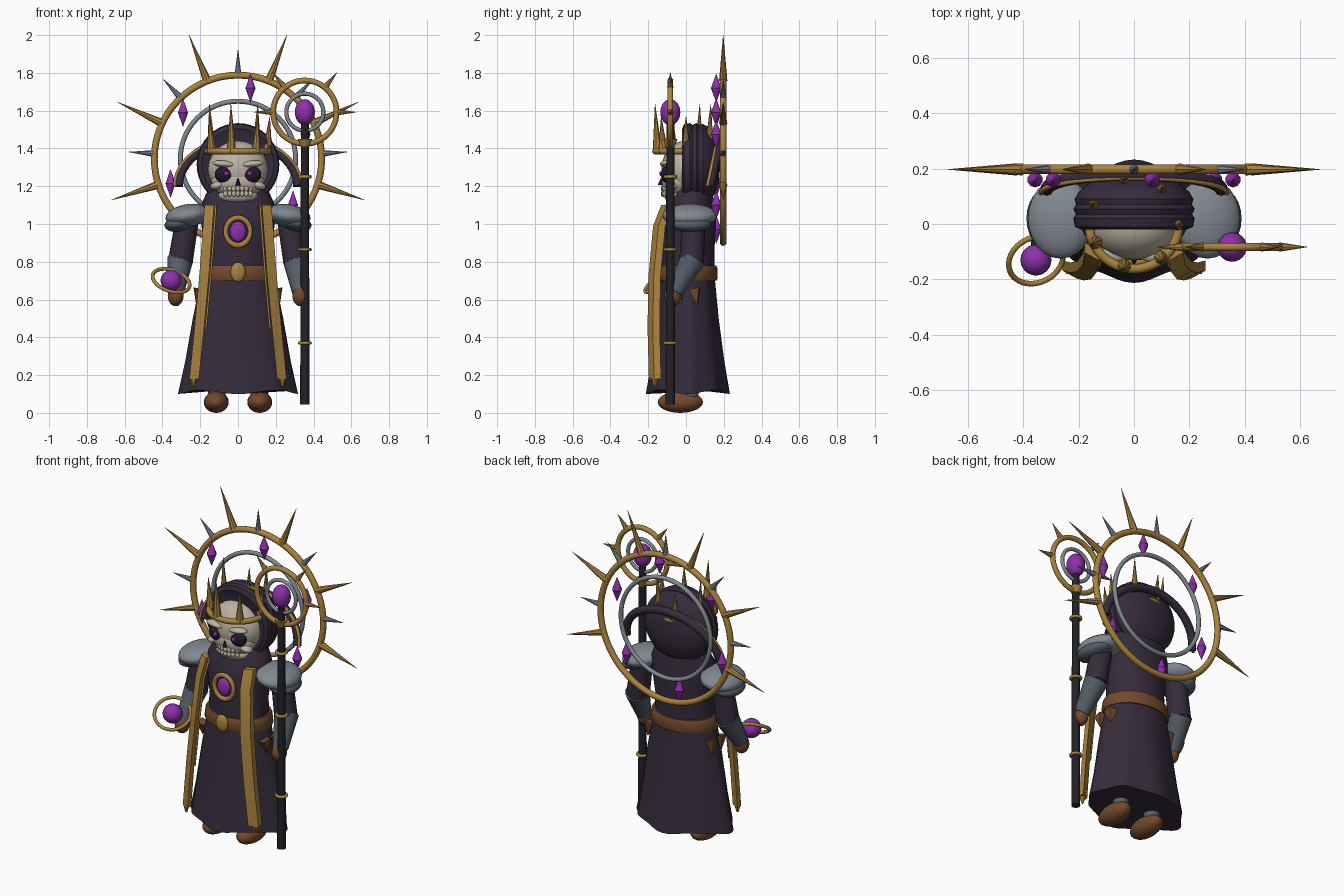
import bpy, bmesh, math
from math import sin, cos, pi, radians
from mathutils import Vector

if "Cube" in bpy.data.objects:
    bpy.data.objects.remove(bpy.data.objects["Cube"])


def material(name, r, g, b):
    m = bpy.data.materials.new(name)
    m.use_nodes = True
    m.diffuse_color = (r, g, b, 1)
    m.node_tree.nodes["Principled BSDF"].inputs["Base Color"].default_value = (r, g, b, 1)
    return m


CLOTH = material("dark purple cloth", .036, .025, .044)
GOLD = material("aged gold", .40, .225, .048)
SILVER = material("dull silver", .22, .25, .28)
STEEL = material("dark steel", .09, .112, .135)
GEM = material("violet gem", .27, .03, .40)
BONE = material("bone", .50, .45, .36)
LEATHER = material("brown leather", .17, .068, .026)
STAFF = material("black wood", .016, .016, .02)
SOCKET = material("eye socket black", .018, .009, .025)


def finish(name, mat, angle=40):
    o = bpy.context.object
    o.name = name
    o.data.materials.clear()
    o.data.materials.append(mat)
    bpy.ops.object.shade_smooth_by_angle(angle=radians(angle))
    return o


def ball(name, at, radii, mat, rot=(0, 0, 0), seg=24):
    bpy.ops.mesh.primitive_uv_sphere_add(segments=seg, ring_count=seg // 2, radius=1,
                                         location=at, rotation=rot)
    bpy.context.object.scale = radii
    return finish(name, mat)


def ring(name, at, major, minor, mat, rot=(0, 0, 0), scale=(1, 1, 1), seg=48):
    bpy.ops.mesh.primitive_torus_add(location=at, rotation=rot, major_radius=major,
                                     minor_radius=minor, major_segments=seg, minor_segments=10)
    bpy.context.object.scale = scale
    return finish(name, mat)


def rod(name, p, q, r1, r2, mat, sides=16):
    p, q = Vector(p), Vector(q)
    bpy.ops.mesh.primitive_cone_add(vertices=sides, radius1=r1, radius2=r2,
                                    depth=(q - p).length, location=(p + q) / 2)
    o = bpy.context.object
    o.rotation_euler = (q - p).to_track_quat('Z', 'Y').to_euler()
    return finish(name, mat)


def link(name, data):
    o = bpy.data.objects.new(name, data)
    bpy.context.collection.objects.link(o)
    bpy.ops.object.select_all(action='DESELECT')
    o.select_set(True)
    bpy.context.view_layer.objects.active = o


def loft(name, sections, mat, n=40, place=None, phase=0, ripple=None):
    """Skin over ellipses given as (cx, cy, height, rx, ry)."""
    bm = bmesh.new()
    loops = []
    for i, (cx, cy, h, rx, ry) in enumerate(sections):
        loop = []
        for k in range(n):
            t = 2 * pi * k / n + phase
            f, dz = ripple(i, t) if ripple else (1, 0)
            v = Vector((cx + rx * f * cos(t), cy + ry * f * sin(t), h + dz))
            loop.append(bm.verts.new(place(v) if place else v))
        loops.append(loop)
    for a, b in zip(loops, loops[1:]):
        for k in range(n):
            bm.faces.new((a[k], a[(k + 1) % n], b[(k + 1) % n], b[k]))
    bm.faces.new(loops[0])
    bm.faces.new(loops[-1])
    bmesh.ops.recalc_face_normals(bm, faces=bm.faces)
    me = bpy.data.meshes.new(name)
    bm.to_mesh(me)
    bm.free()
    link(name, me)
    return finish(name, mat)


def tube(name, pts, r, mat):
    cu = bpy.data.curves.new(name, 'CURVE')
    cu.dimensions = '3D'
    cu.bevel_depth, cu.bevel_resolution, cu.use_fill_caps = r, 3, True
    s = cu.splines.new('POLY')
    s.points.add(len(pts) - 1)
    for p, co in zip(s.points, pts):
        p.co = (*co, 1)
    link(name, cu)
    bpy.ops.object.convert(target='MESH')
    return finish(name, mat)


# Robe: pleated skirt with a pointed, flared hem, and torso
def pleats(i, t):
    k = max(0, 1 - i / 3)
    return 1 + k * (.03 * cos(4 * t) + .03 * cos(8 * t)), k * (.006 - .011 * cos(4 * t))


loft("skirt", [(0, .01, .105, .30, .21), (0, .01, .28, .268, .185),
               (0, .01, .5, .235, .16), (0, .01, .74, .19, .14)], CLOTH, 64, ripple=pleats)
loft("torso", [(0, .01, .72, .185, .14), (0, .01, .86, .175, .14), (0, .015, 1.0, .195, .145),
               (0, .02, 1.09, .20, .13), (0, .04, 1.18, .16, .10)], CLOTH)
loft("belt", [(0, .01, .70, .20, .152), (0, .01, .715, .207, .158), (0, .01, .765, .2, .156),
              (0, .01, .78, .192, .15)], LEATHER)
ball("buckle", (0, -.155, .745), (.04, .02, .053), GOLD)

# Chest medallion
ring("medallion_rim", (0, -.137, .96), .065, .013, GOLD, (pi / 2, 0, 0), (1, 1.12, 1))
ball("medallion_gem", (0, -.138, .96), (.043, .022, .055), GEM)

# Skull, facing forward
ball("cranium", (0, -.005, 1.29), (.16, .125, .15), BONE)
ball("face", (0, -.04, 1.225), (.14, .088, .09), BONE)
ball("jaw", (0, -.05, 1.15), (.105, .065, .045), BONE)
rod("nose_hole", (0, -.134, 1.205), (0, -.13, 1.24), .016, .004, SOCKET, 3)
for row in range(2):
    for i in range(-3, 4):
        ball("tooth", (i * .022, -.122 + .0025 * i * i, 1.187 - row * .027),
             (.0125, .012, .017), BONE, seg=10)

# Hood: ribbed shell turned about the front-back axis
hood = [(-.01, .165), (-.02, .19), (-.01, .213), (.02, .219), (.035, .21), (.055, .219),
        (.07, .209), (.09, .214), (.115, .20), (.15, .16), (.175, .09), (.18, .02)]
loft("hood", [(0, 1.315, y, r, r) for y, r in hood], CLOTH, 40,
     place=lambda v: Vector((v.x, v.z, v.y)))

# Arched collar behind the head with gold edging
for name, off, r, mat in (("collar", 0, .024, CLOTH), ("collar_edging", .026, .009, GOLD)):
    tube(name, [((.315 + off * .8) * cos(a), .125 + .055 * sin(a) - off * .5,
                 1.2 + (.24 + off * .4) * sin(a))
                for a in [pi * k / 24 for k in range(25)]], r, mat)

# Crown
ring("crown_band", (0, 0, 1.385), .162, .017, GOLD)
for k in range(7):
    a = 2 * pi * k / 7
    rod("crown_point", (.155 * cos(a), .155 * sin(a), 1.38),
        (.168 * cos(a), .168 * sin(a), 1.635 if k % 2 else 1.57), .026, .001, GOLD, 8)

# Halo: two rings, alternating spikes and floating crystals
HC = Vector((0, .197, 1.345))


def around(centre, angle, r):
    return centre + Vector((r * cos(angle), 0, r * sin(angle)))


ring("halo_outer", HC, .443, .018, GOLD, (pi / 2, 0, 0), seg=64)
ring("halo_inner", HC, .305, .013, SILVER, (pi / 2, 0, 0), seg=64)
for i in range(-5, 6):
    a = pi / 2 + radians(21.6) * i
    long = i % 2
    rod("halo_spike", around(HC, a, .445), around(HC, a, .705 if long else .58),
        .022 if long else .018, .001, GOLD if long else SILVER, 8)
for k in range(6):
    c = around(HC - Vector((0, .037, 0)), radians(20 + 60 * k), .38)
    for s in (-1, 1):
        rod("halo_crystal", c, c + Vector((0, 0, .074 * s)), .028, .001, GEM, 10)

# Parts on both sides
for s, side in ((1, "left"), (-1, "right")):
    ball(side + "_eye_socket", (s * .073, -.098, 1.262), (.05, .036, .045), SOCKET)
    ball(side + "_eye_glow", (s * .062, -.133, 1.267), (.013, .008, .013), GEM, seg=12)
    ball(side + "_brow", (s * .075, -.108, 1.318), (.06, .03, .018), BONE, (0, -s * .1, 0))
    ball(side + "_cheekbone", (s * .108, -.075, 1.205), (.04, .035, .022), BONE, (0, s * .3, 0))
    ball(side + "_pauldron", (s * .265, .02, 1.045), (.12, .145, .06), SILVER, (0, s * .15, 0))
    ball(side + "_pauldron_lip", (s * .305, .02, 1.005), (.085, .115, .045), STEEL, (0, s * .2, 0))
    # Arm
    hand = Vector((s * .33, -.07, .62))
    elbow = Vector((s * .305, .03, .80))
    rod(side + "_sleeve", (s * .27, .04, 1.02), elbow, .062, .066, CLOTH)
    ball(side + "_elbow", elbow, (.062, .062, .062), CLOTH)
    rod(side + "_bracer", elbow + Vector((0, .008, .015)), hand + Vector((0, .01, .02)),
        .069, .044, STEEL)
    ball(side + "_hand", hand, (.042, .045, .055), LEATHER)
    # Foot
    rod(side + "_shin", (s * .115, .02, .05), (s * .11, .02, .2), .045, .05, STEEL)
    ball(side + "_boot", (s * .115, -.03, .057), (.066, .12, .057), LEATHER)
    # Stole strip, angled outward, with a thin inner cord
    path = [(.152, -.10, 1.10), (.16, -.142, .99), (.18, -.165, .72), (.205, -.17, .45),
            (.232, -.165, .18)]
    loft(side + "_stole", [(s * x, y, z, .036, .026) for x, y, z in reversed(path)], GOLD, 4,
         phase=pi / 4,
         place=lambda v: v + Vector((0, .55 * (abs(v.x) - .15 - .088 * (1.1 - v.z)), 0)))
    rod(side + "_stole_tip", (s * .235, -.165, .18), (s * .236, -.165, .14), .018, .006, GOLD, 6)
    tube(side + "_stole_cord", [(s * (x - .035), y - .008, z) for x, y, z in path[:4]], .006, GOLD)
    # Hanging belt tabs
    for y in (-.04, .045):
        rod("belt_tab", (s * .205, y, .655), (s * .22, y + .012, .575), .04, .003, LEATHER, 4)

# Orb floating over the right hand
ball("hand_orb", (-.354, -.13, .70), (.056, .056, .056), GEM)
ring("hand_orb_ring", (-.354, -.13, .70), .102, .01, GOLD, (.58, .33, 0))

# Staff
SX, SY = .354, -.083
rod("staff_shaft", (SX, SY, .045), (SX, SY, 1.53), .025, .021, STAFF)
for z in (.37, .865, 1.25):
    ring("staff_band", (SX, SY, z), .028, .009, GOLD, seg=20)
rod("staff_socket", (SX, SY, 1.41), (SX, SY, 1.45), .024, .038, GOLD)
SC = Vector((SX, SY, 1.592))
ring("staff_ring_outer", SC, .168, .015, GOLD, (pi / 2, 0, 0))
ring("staff_ring_inner", SC, .098, .011, SILVER, (pi / 2, 0, 0))
ball("staff_orb", SC, (.053, .053, .069), GEM)
for deg in (0, 51, 129, 180):
    a = radians(deg)
    rod("staff_spike", around(SC, a, .17), around(SC, a, .27), .017, .001, GOLD, 8)
